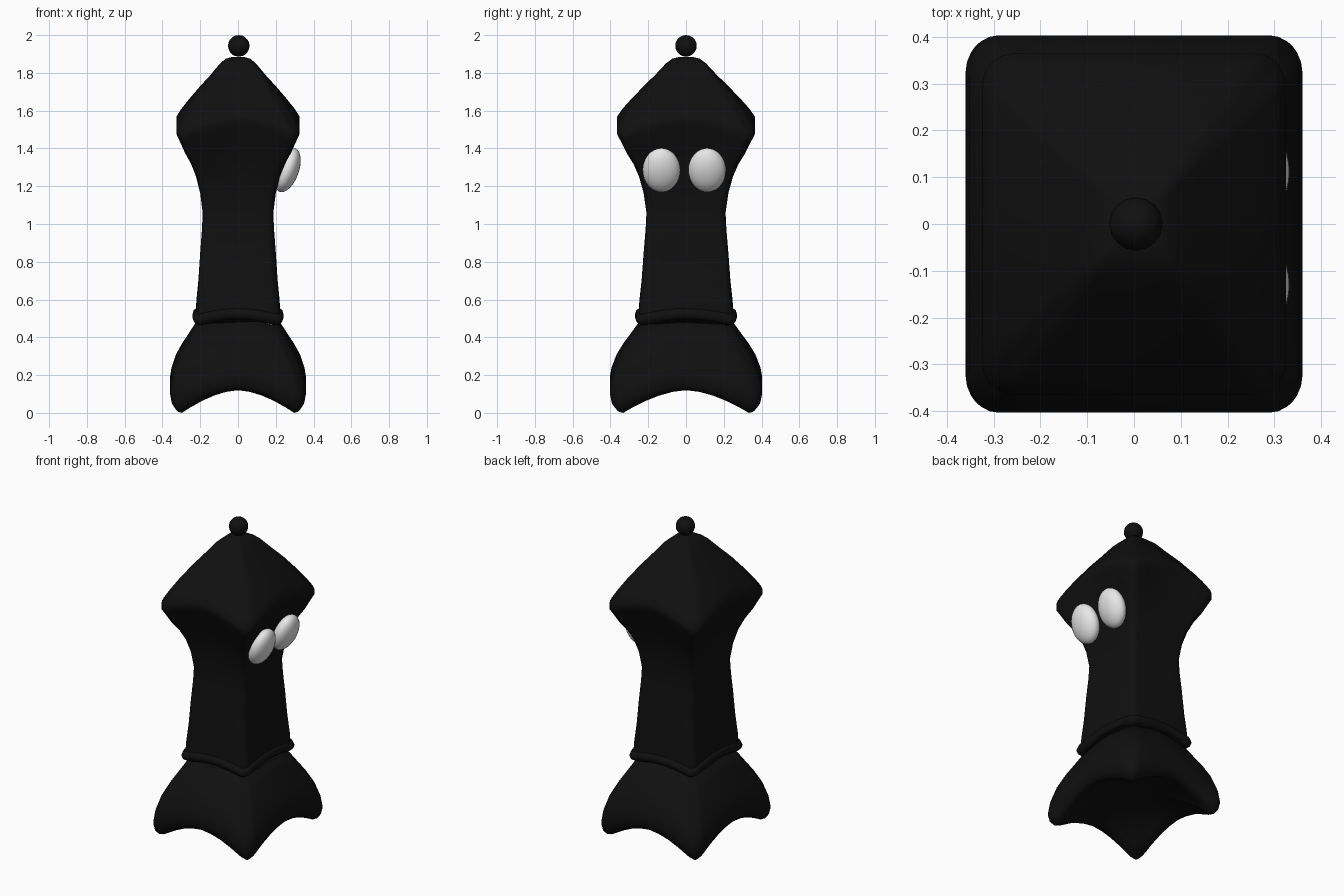
import bpy, bmesh, math
from mathutils import Vector

if "Cube" in bpy.data.objects:
    bpy.data.objects.remove(bpy.data.objects["Cube"], do_unlink=True)

DEPTH = 1.12        # depth of every section relative to its width
ROUND = 0.2         # corner rounding of the unit section


def material(name, value):
    m = bpy.data.materials.new(name)
    m.use_nodes = True
    colour = (value, value, value, 1)
    m.diffuse_color = colour
    bsdf = next(n for n in m.node_tree.nodes if n.type == 'BSDF_PRINCIPLED')
    bsdf.inputs["Base Color"].default_value = colour
    return m


black = material("black", 0.005)
white = material("eye white", 0.8)


def unit_section():
    """Rounded square, sampled more densely at the corners."""
    half = [0, .2, .4, .6, .8, .86, .93]
    side = [-1] + [-t for t in reversed(half[1:])] + half
    square = []
    for k in range(4):
        for t in side:
            x, y = t, -1
            for _ in range(k):
                x, y = -y, x
            square.append((x, y))
    pts, lim = [], 1 - ROUND
    for x, y in square:
        core = Vector((max(-lim, min(lim, x)), max(-lim, min(lim, y))))
        pts.append(core + (Vector((x, y)) - core).normalized() * ROUND)
    return pts


SECTION = unit_section()
REACH = 1 - ROUND * (1 - math.sqrt(0.5))


def finish(ob, mat, angle=60):
    ob.data.materials.append(mat)
    bpy.ops.object.select_all(action='DESELECT')
    ob.select_set(True)
    bpy.context.view_layer.objects.active = ob
    bpy.ops.object.shade_smooth_by_angle(angle=math.radians(angle))


def loft(name, profile, closed=False):
    """Skin sections (height, half width, corner droop) into one surface."""
    bm = bmesh.new()
    rings = []
    for z, w, droop in profile:
        ring = []
        for p in SECTION:
            corner = min(abs(p.x), abs(p.y)) / REACH
            ring.append(bm.verts.new((p.x * w, p.y * w * DEPTH, z - droop * corner ** 1.7)))
        rings.append(ring)
    pairs = list(zip(rings, rings[1:]))
    if closed:
        pairs.append((rings[-1], rings[0]))
    n = len(SECTION)
    for a, b in pairs:
        for i in range(n):
            j = (i + 1) % n
            bm.faces.new((a[i], a[j], b[j], b[i]))
    if not closed:
        bm.faces.new(rings[-1])
        bm.faces.new(list(reversed(rings[0])))
    bmesh.ops.recalc_face_normals(bm, faces=bm.faces)
    me = bpy.data.meshes.new(name)
    bm.to_mesh(me)
    bm.free()
    ob = bpy.data.objects.new(name, me)
    bpy.context.collection.objects.link(ob)
    finish(ob, black)
    return ob


# Flared base with arched lower edges and a domed underside
loft("base", [
    (.17, .06, 0), (.16, .17, .03), (.135, .27, .08), (.12, .315, .12),
    (.125, .335, .12), (.15, .352, .12), (.19, .36, .115), (.24, .352, .1),
    (.31, .328, .085), (.37, .295, .07), (.43, .255, .055), (.5, .21, .04)])

# Rolled collar between the base and the shaft
collar = []
for k in range(10):
    a = math.tau * k / 10
    collar.append((.525 + .032 * math.sin(a), .212 + .028 * math.cos(a), .03))
loft("collar", collar, closed=True)

# Shaft flaring into the peaked head
loft("shaft_and_head", [
    (.5, .226, .03), (.6, .22, .02), (.7, .21, .01), (.85, .2, 0), (.97, .191, 0),
    (1.06, .187, 0), (1.17, .2, .01), (1.27, .222, .025), (1.36, .25, .05),
    (1.44, .283, .075), (1.515, .313, .085), (1.545, .325, .09), (1.57, .325, .085),
    (1.61, .3, .075), (1.66, .26, .055), (1.73, .2, .03), (1.79, .145, .015),
    (1.85, .095, .005), (1.875, .065, 0), (1.885, .03, 0)])

# Ball on the peak
bpy.ops.mesh.primitive_uv_sphere_add(segments=16, ring_count=10, radius=.057,
                                     location=(.004, 0, 1.943))
bpy.context.object.name = "finial_ball"
finish(bpy.context.object, black)

# Pair of leaning oval eyes
for name, y in (("right_eye", -.13), ("left_eye", .112)):
    bpy.ops.mesh.primitive_uv_sphere_add(segments=24, ring_count=16, radius=1,
                                         location=(.262, y, 1.285), rotation=(0, .35, 0))
    eye = bpy.context.object
    eye.name = name
    eye.scale = (.06, .1, .122)
    finish(eye, white)
